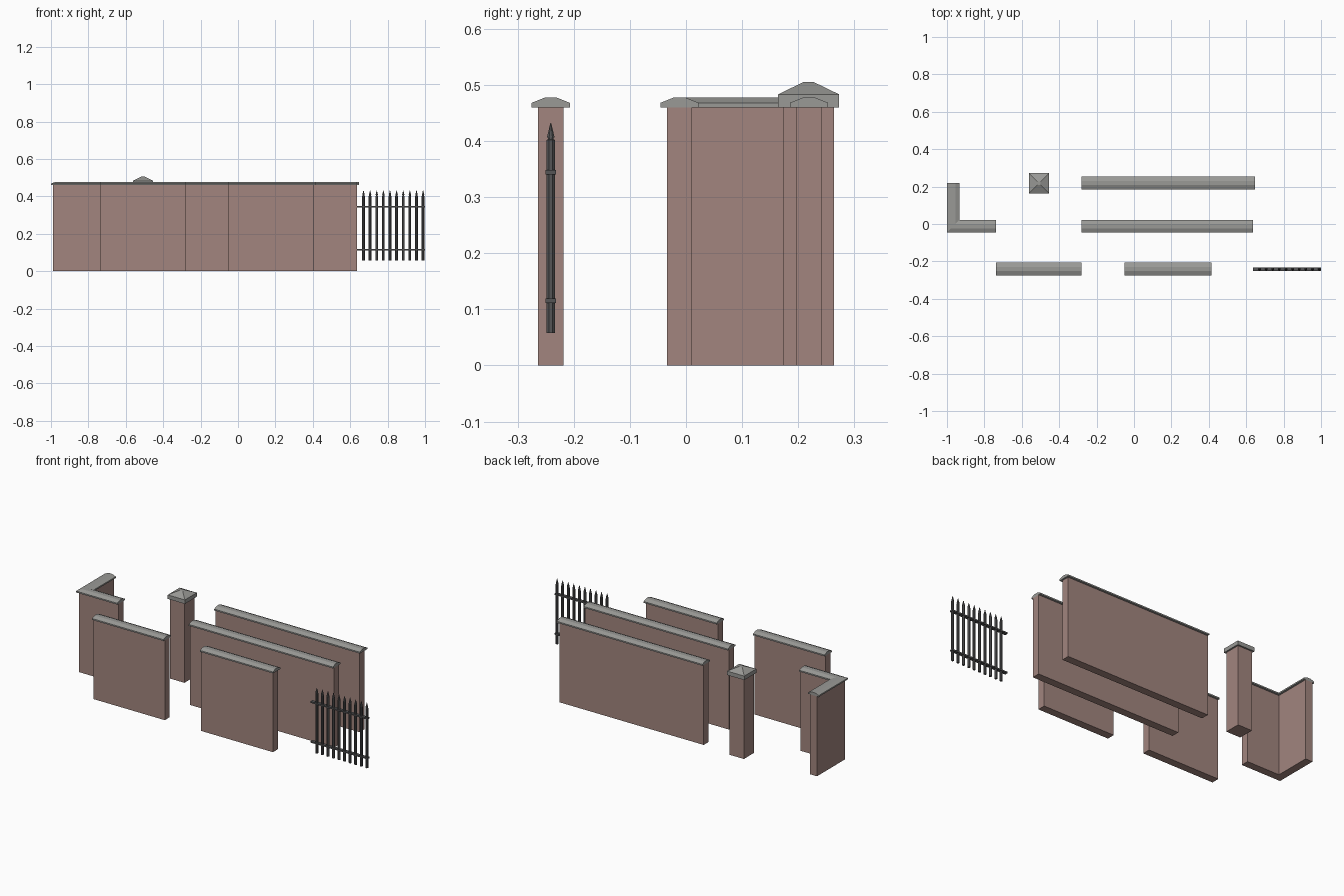
import bpy, bmesh, math
from mathutils import Vector, Matrix

if "Cube" in bpy.data.objects:
    bpy.data.objects.remove(bpy.data.objects["Cube"])


def material(name, rgb):
    m = bpy.data.materials.new(name)
    m.diffuse_color = (*rgb, 1)
    m.use_nodes = True
    m.node_tree.nodes["Principled BSDF"].inputs["Base Color"].default_value = m.diffuse_color
    return m


BRICK = material("dusty red brick", (0.36, 0.235, 0.21))
STONE = material("grey coping stone", (0.32, 0.32, 0.305))
IRON = material("dark iron", (0.09, 0.09, 0.092))

WALL_H = 0.46
BODY = [(-0.0225, 0), (0.0225, 0), (0.0225, WALL_H), (-0.0225, WALL_H)]
COPING = [(-0.034, WALL_H), (0.034, WALL_H), (0.034, 0.468),
          (0.0115, 0.477), (-0.0115, 0.477), (-0.034, 0.468)]


def finish(bm, name, mat):
    bmesh.ops.recalc_face_normals(bm, faces=bm.faces)
    me = bpy.data.meshes.new(name)
    bm.to_mesh(me)
    bm.free()
    me.materials.append(mat)
    ob = bpy.data.objects.new(name, me)
    bpy.context.collection.objects.link(ob)
    return ob


def sweep(name, path, profile, mat):
    """Sweep an upright (offset, z) profile along a flat path with mitred corners."""
    pts = [Vector(p) for p in path]
    dirs = [(b - a).normalized() for a, b in zip(pts, pts[1:])]
    bm = bmesh.new()
    rings = []
    for i, p in enumerate(pts):
        d0, d1 = dirs[max(i - 1, 0)], dirs[min(i, len(dirs) - 1)]
        n0, n1 = Vector((-d0.y, d0.x)), Vector((-d1.y, d1.x))
        mitre = (n0 + n1) / (1 + n0.dot(n1))
        rings.append([bm.verts.new((p.x + mitre.x * o, p.y + mitre.y * o, z))
                      for o, z in profile])
    k = len(profile)
    for a, b in zip(rings, rings[1:]):
        for j in range(k):
            bm.faces.new((a[j], a[(j + 1) % k], b[(j + 1) % k], b[j]))
    bm.faces.new(rings[0])
    bm.faces.new(rings[-1])
    return finish(bm, name, mat)


def stack(name, x, y, levels, sides, mat, turn=0.0):
    """Stack of regular polygon rings given as (radius, z)."""
    bm = bmesh.new()
    rings = []
    for r, z in levels:
        rings.append([bm.verts.new((x + r * math.cos(turn + math.tau * i / sides),
                                    y + r * math.sin(turn + math.tau * i / sides), z))
                      for i in range(sides)])
    for a, b in zip(rings, rings[1:]):
        for i in range(sides):
            j = (i + 1) % sides
            bm.faces.new((a[i], a[j], b[j], b[i]))
    bm.faces.new(rings[0])
    bm.faces.new(rings[-1])
    return finish(bm, name, mat)


def box(name, lo, hi, mat):
    bm = bmesh.new()
    bmesh.ops.create_cube(bm, size=1)
    for v in bm.verts:
        v.co = [(l + h) / 2 + c * (h - l) for c, l, h in zip(v.co, lo, hi)]
    return finish(bm, name, mat)


# straight walls: name, left, right, centre y, coping overhang at right end
for name, x0, x1, y, over in (
        ("front_left_wall", -0.737, -0.282, -0.241, 0.0),
        ("front_right_wall", -0.05, 0.407, -0.241, 0.008),
        ("middle_long_wall", -0.282, 0.636, -0.0115, 0.0),
        ("back_long_wall", -0.282, 0.636, 0.2195, 0.01)):
    sweep(name, [(x0, y), (x1, y)], BODY, BRICK)
    sweep(name + "_coping", [(x0, y), (x1 + over, y)], COPING, STONE)

# corner wall
corner = [(-0.737, -0.0115), (-0.966, -0.0115), (-0.966, 0.22)]
sweep("corner_wall", corner, BODY, BRICK)
sweep("corner_wall_coping", corner, COPING, STONE)

# square pillar with hipped cap
R = math.sqrt(2)
stack("pillar", -0.508, 0.2185, [(0.0455 * R, 0), (0.0455 * R, WALL_H)], 4, BRICK, math.pi / 4)
stack("pillar_cap", -0.508, 0.2185,
      [(0.0545 * R, WALL_H), (0.0545 * R, 0.483), (0.009 * R, 0.505)], 4, STONE, math.pi / 4)

# iron railing: spiked bars and two rails
for i in range(10):
    stack(f"railing_bar_{i + 1}", 0.671 + i * 0.0354, -0.241,
          [(0.008, 0.058), (0.008, 0.402), (0.0055, 0.403), (0.0055, 0.406),
           (0.0075, 0.406), (0.0008, 0.432)], 8, IRON, math.pi / 8)
for name, z in (("lower_rail", 0.1155), ("upper_rail", 0.3445)):
    box(name, (0.636, -0.2505, z - 0.004), (1.0, -0.2315, z + 0.004), IRON)
